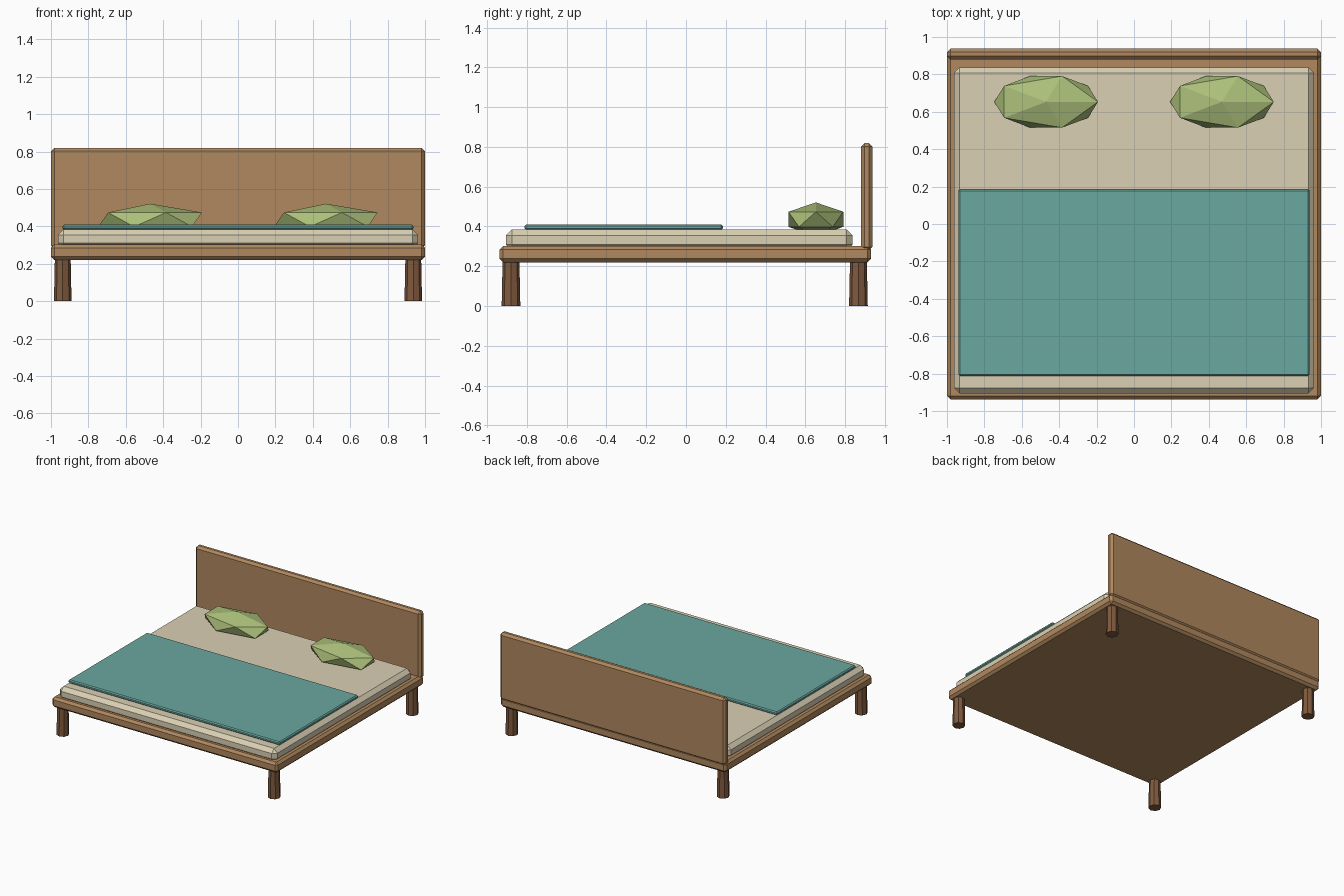
import bpy
from mathutils import Vector

cube = bpy.data.objects.get("Cube")
if cube:
    bpy.data.objects.remove(cube, do_unlink=True)


def to_linear(c):
    c /= 255
    return c / 12.92 if c <= 0.04045 else ((c + 0.055) / 1.055) ** 2.4


def material(name, *rgb):
    colour = (*[to_linear(c) for c in rgb], 1)
    mat = bpy.data.materials.new(name)
    mat.use_nodes = True
    mat.diffuse_color = colour
    shader = next(n for n in mat.node_tree.nodes if n.type == "BSDF_PRINCIPLED")
    shader.inputs["Base Color"].default_value = colour
    return mat


wood = material("warm wood", 176, 136, 94)
dark_wood = material("dark wood", 128, 90, 62)
linen = material("cream linen", 218, 208, 180)
teal = material("teal cloth", 106, 168, 160)
green = material("soft green", 172, 192, 122)


def finish(name, mat):
    obj = bpy.context.object
    obj.name = name
    obj.data.materials.append(mat)
    return obj


def slab(name, low, high, bevel, mat):
    """Box between two corners with chamfered edges."""
    low, high = Vector(low), Vector(high)
    bpy.ops.mesh.primitive_cube_add(size=1, location=(low + high) / 2)
    obj = finish(name, mat)
    for v in obj.data.vertices:
        v.co *= high - low
    mod = obj.modifiers.new("chamfer", "BEVEL")
    mod.width = bevel
    mod.segments = 1
    return obj


# Frame, headboard and bedding
slab("bed_frame", (-1, -0.937, 0.22), (1, 0.93, 0.303), 0.018, wood)
slab("headboard", (-1, 0.88, 0.28), (1, 0.937, 0.82), 0.018, wood)
slab("mattress", (-0.963, -0.906, 0.28), (0.963, 0.838, 0.384), 0.03, linen)
slab("blanket", (-0.938, -0.812, 0.382), (0.938, 0.185, 0.41), 0.008, teal)

# Pillows and legs on both sides
for side, sx in (("left", 1), ("right", -1)):
    bpy.ops.mesh.primitive_ico_sphere_add(
        subdivisions=1, radius=1, location=(sx * 0.47, 0.653, 0.436))
    bpy.context.object.scale = (0.31, 0.162, 0.085)
    finish(side + "_pillow", green)
    for end, y in (("front", -0.88), ("back", 0.867)):
        bpy.ops.mesh.primitive_cone_add(
            vertices=8, radius1=0.047, radius2=0.042, depth=0.24,
            location=(sx * 0.937, y, 0.12))
        finish(f"{end}_{side}_leg", dark_wood)
